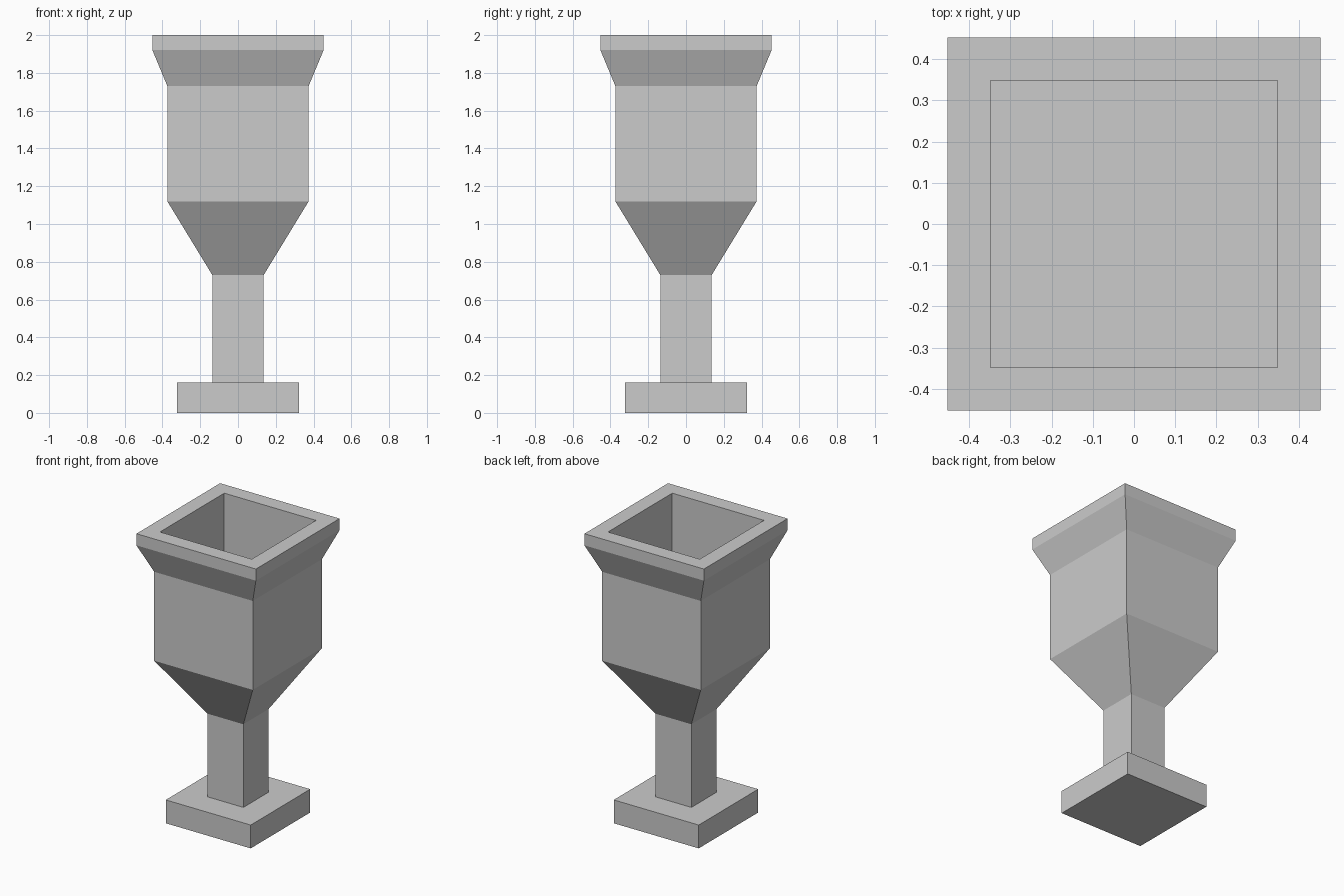
import bpy, bmesh

if "Cube" in bpy.data.objects:
    bpy.data.objects.remove(bpy.data.objects["Cube"])


def square_lathe(name, profile):
    """Stack square rings given as (half width, height) and cap both ends."""
    bm = bmesh.new()
    rings = [[bm.verts.new((sx * r, sy * r, z))
              for sx, sy in ((-1, -1), (1, -1), (1, 1), (-1, 1))]
             for r, z in profile]
    for low, high in zip(rings, rings[1:]):
        for i in range(4):
            j = (i + 1) % 4
            bm.faces.new((low[i], low[j], high[j], high[i]))
    bm.faces.new(rings[0][::-1])
    bm.faces.new(rings[-1])
    bmesh.ops.recalc_face_normals(bm, faces=bm.faces)
    mesh = bpy.data.meshes.new(name)
    bm.to_mesh(mesh)
    bm.free()
    obj = bpy.data.objects.new(name, mesh)
    bpy.context.collection.objects.link(obj)
    return obj


# Foot, stem, flared bowl and rim, then down the inner wall to the floor
square_lathe("square_goblet", [
    (0.322, 0.0), (0.322, 0.16),
    (0.136, 0.16), (0.136, 0.73),
    (0.374, 1.12), (0.374, 1.73),
    (0.453, 1.92), (0.453, 2.0),
    (0.348, 2.0), (0.348, 1.12),
])
